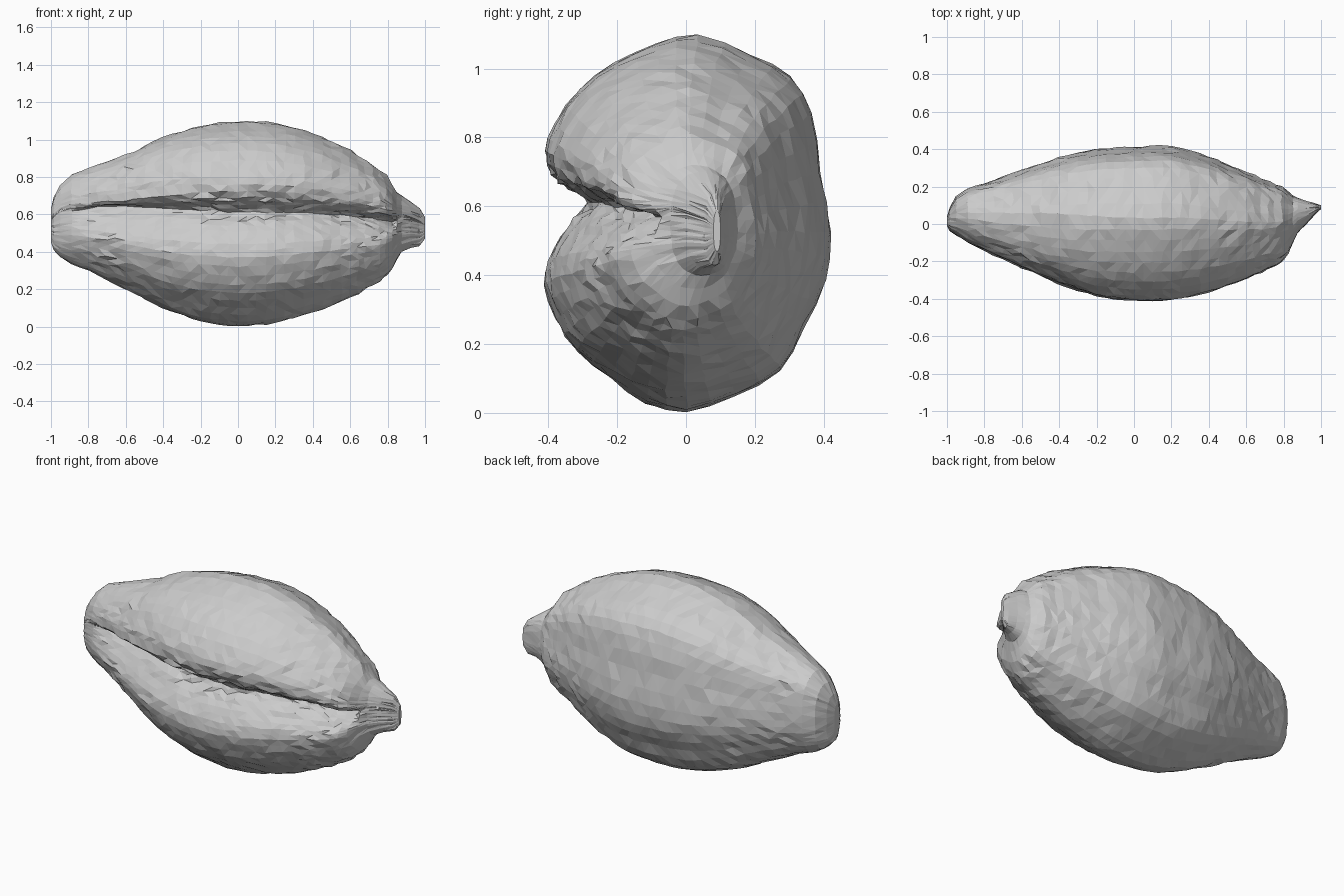
import bpy, bmesh, math, random
from mathutils import Vector

if "Cube" in bpy.data.objects:
    bpy.data.objects.remove(bpy.data.objects["Cube"])

random.seed(4)

# Stations along the shell: x, z bottom, z top, y front, y back
STATIONS = [
    (-1.0, .45, .63, -.01, .04), (-.985, .41, .69, -.035, .09), (-.95, .37, .755, -.06, .15),
    (-.89, .335, .815, -.10, .19), (-.75, .275, .865, -.165, .235), (-.6, .20, .92, -.235, .29),
    (-.4, .10, 1.01, -.32, .355), (-.2, .03, 1.075, -.385, .40), (0, .005, 1.10, -.41, .412),
    (.2, .02, 1.09, -.405, .415), (.4, .075, 1.035, -.365, .36), (.6, .155, .945, -.295, .28),
    (.72, .22, .865, -.24, .225), (.79, .265, .81, -.20, .20), (.825, .31, .76, -.16, .175),
    (.85, .36, .72, -.10, .15), (.875, .40, .70, -.045, .14), (.92, .42, .67, .0, .125),
    (.97, .43, .635, .055, .11), (1.0, .47, .585, .08, .10),
]
# Mid cross-section (y, z): back, underside, lower lip, groove, upper lip, top
PROFILE = [
    (.03, 1.098), (.18, 1.04), (.30, .975), (.36, .87), (.39, .70), (.415, .52), (.40, .38),
    (.34, .25), (.27, .12), (.14, .05), (0, .005), (-.12, .03), (-.22, .10), (-.32, .18),
    (-.38, .27), (-.415, .37), (-.40, .44), (-.36, .51), (-.32, .565), (-.28, .61),
    (-.335, .65), (-.385, .69), (-.41, .76), (-.385, .84), (-.31, .94), (-.21, 1.015), (-.09, 1.07),
]
SUB = 2


def spline(a, b, c, d, t):
    """Catmull-Rom blend of four tuples."""
    return [.5 * (2*q + (r-p)*t + (2*p-5*q+4*r-s)*t*t + (3*q-p-3*r+s)*t**3)
            for p, q, r, s in zip(a, b, c, d)]


def ramp(x, start, stop):
    """Smooth 0 to 1 between two positions."""
    t = max(0, min(1, (x - start) / (stop - start)))
    return t * t * (3 - 2 * t)


def boxy(c, power):
    return math.copysign(abs(c) ** power, c)


n = len(PROFILE)
ring = [spline(*(PROFILE[(i + k) % n] for k in (-1, 0, 1, 2)), j / SUB)
        for i in range(n) for j in range(SUB)]

# Resample the stations evenly, with closer rings at the two ends
rows = []
m = len(STATIONS)
for i in range(m - 1):
    a, b = STATIONS[i], STATIONS[i + 1]
    before, after = STATIONS[max(i - 1, 0)], STATIONS[min(i + 2, m - 1)]
    steps = max(1, round((b[0] - a[0]) / .045))
    for j in range(steps):
        t = j / steps
        row = [p + (q - p) * t for p, q in zip(a, b)]
        if b[0] - a[0] > .15:
            row[1:] = spline(before, a, b, after, t)[1:]
        rows.append(row)
rows.append(list(STATIONS[-1]))

# Shell body
bm = bmesh.new()
loops = []
for k, (x, z0, z1, y0, y1) in enumerate(rows):
    loop = []
    end = k in (0, len(rows) - 1)
    cy, cz, hy, hz = (y0 + y1) / 2, (z0 + z1) / 2, (y1 - y0) / 2, (z1 - z0) / 2
    # The groove fades towards the left end and stops at the tip
    fade = ramp(x, -1.0, -.6) * (1 - ramp(x, .82, .875))
    round_off = max(ramp(x, .82, .88), 1 - ramp(x, -1.0, -.8))
    # The upper front shoulder is fuller on the left half
    shoulder = ramp(x, -1.0, -.75) * (1 - ramp(x, -.5, 0))
    for y, z in ring:
        v, u = (z - .5525) / .5475, y / .415
        ang = math.atan2(v, u)
        px, py, pz = x, cy + u * hy, cz + v * hz
        if y < -.25 and .43 < z < .73:
            depth = max(0, y + .41)
            py = y0 + depth * fade
            pz += .07 * max(0, -x) * fade * depth / .12
            if -.35 < x < .8 and z > .55:
                py += random.uniform(-.012, .015)
        elif u < .1 and v > .3:
            w = .6 * shoulder
            py += (cy + hy * boxy(math.cos(ang), .72) - py) * w
            pz += (cz + hz * boxy(math.sin(ang), .72) - pz) * w
        # Turn the section into a plain rounded box near both ends
        py += (cy + hy * boxy(math.cos(ang), .8) - py) * round_off
        pz += (cz + hz * boxy(math.sin(ang), .8) - pz) * round_off
        if not end:
            r = .006 if abs(x) < .82 else .002
            px += random.uniform(-r, r) * 1.5
            py += random.uniform(-r, r) * .7
            pz += random.uniform(-r, r) * .7
        loop.append(bm.verts.new((px, py, max(0, pz))))
    loops.append(loop)

count = len(ring)
for a, b in zip(loops, loops[1:]):
    for i in range(count):
        j = (i + 1) % count
        bm.faces.new((a[i], a[j], b[j], b[i]))

# Close both ends with a fan
for loop in (loops[0], loops[-1]):
    centre = bm.verts.new(sum((v.co for v in loop), Vector()) / count)
    for i in range(count):
        bm.faces.new((loop[i], loop[(i + 1) % count], centre))

# Flat irregular triangles
bmesh.ops.triangulate(bm, faces=bm.faces[:], quad_method='SHORT_EDGE')
bmesh.ops.recalc_face_normals(bm, faces=bm.faces[:])
mesh = bpy.data.meshes.new("shell_body")
bm.to_mesh(mesh)
bm.free()
shell = bpy.data.objects.new("shell_body", mesh)
bpy.context.collection.objects.link(shell)
